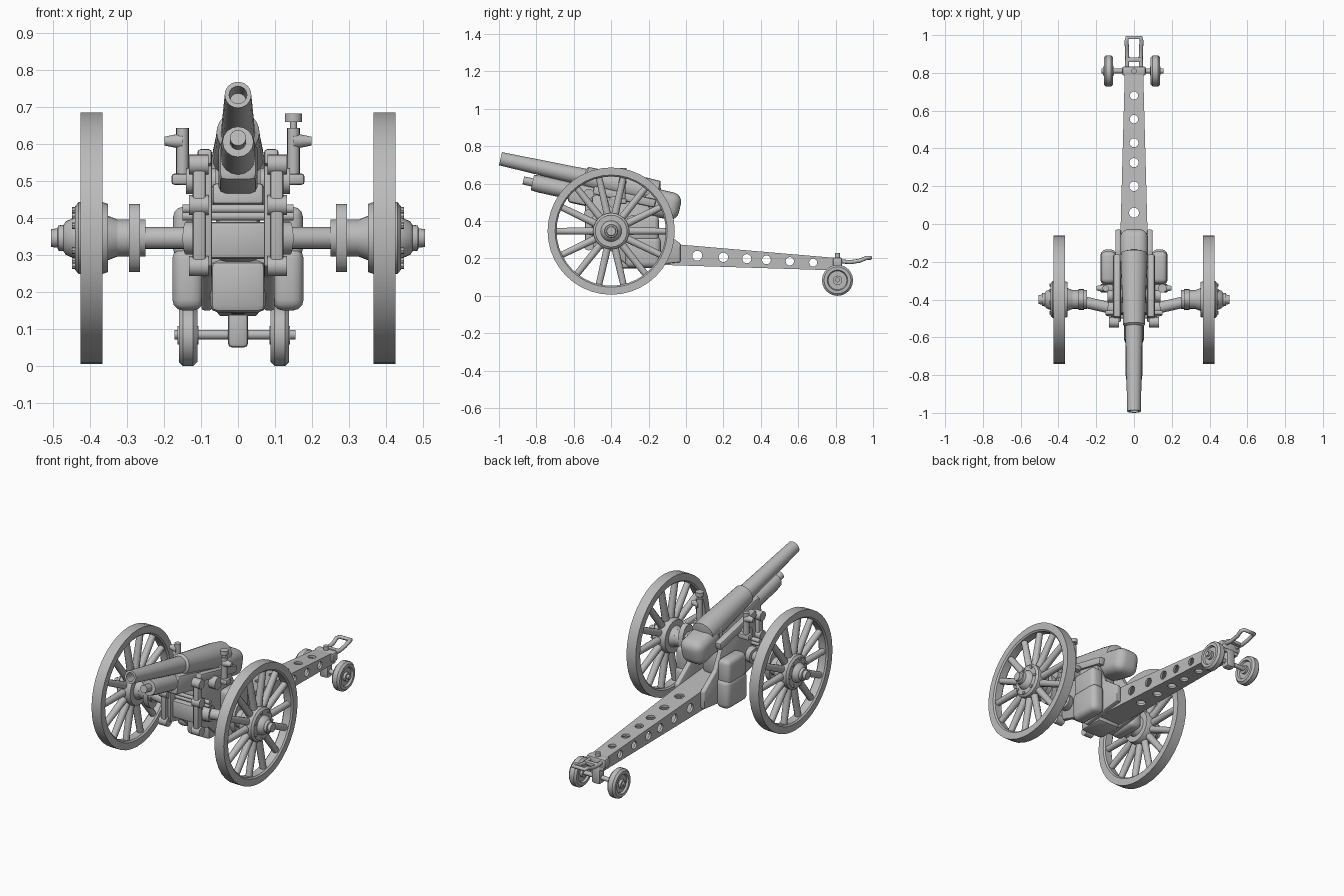
import bpy, bmesh, math
from mathutils import Vector, Matrix

if bpy.data.objects.get("Cube"):
    bpy.data.objects.remove(bpy.data.objects["Cube"])

steel = bpy.data.materials.new("grey_steel")
steel.use_nodes = True
GREY = (0.5, 0.5, 0.5, 1)
steel.diffuse_color = GREY
steel.node_tree.nodes["Principled BSDF"].inputs["Base Color"].default_value = GREY

TILT = 0.217                                   # barrel elevation
BACK = Vector((0, math.cos(TILT), -math.sin(TILT)))
MUZZLE = Vector((0, -0.992, 0.733))


def finish(name, bm, bevel=0, segs=2):
    bmesh.ops.recalc_face_normals(bm, faces=bm.faces)
    if bevel:
        bmesh.ops.bevel(bm, geom=bm.edges[:], offset=bevel, segments=segs,
                        affect='EDGES', profile=0.5)
    me = bpy.data.meshes.new(name)
    bm.to_mesh(me)
    bm.free()
    me.materials.append(steel)
    ob = bpy.data.objects.new(name, me)
    bpy.context.collection.objects.link(ob)
    return ob


def lathe(name, start, axis, profile, sides=24, closed=False):
    """Spin (distance, radius) points around an axis."""
    bm = bmesh.new()
    turn = Vector(axis).to_track_quat('Z', 'Y')
    pts = [bm.verts.new(Vector(start) + turn @ Vector((r, 0, t))) for t, r in profile]
    edges = [bm.edges.new(p) for p in zip(pts, pts[1:])]
    if closed:
        edges.append(bm.edges.new((pts[-1], pts[0])))
    bmesh.ops.spin(bm, geom=pts + edges, cent=start, axis=axis,
                   angle=math.tau, steps=sides, use_merge=True)
    bmesh.ops.remove_doubles(bm, verts=bm.verts, dist=0.0002)
    return finish(name, bm)


def rod(name, a, b, r, r2=None, sides=16):
    a, b = Vector(a), Vector(b)
    n = (b - a).length
    return lathe(name, a, (b - a).normalized(),
                 [(0, 0), (0, r), (n, r2 or r), (n, 0)], sides)


def box(name, centre, size, bevel=0.008, tilt=0, segs=2):
    bm = bmesh.new()
    m = Matrix.Translation(centre) @ Matrix.Rotation(-tilt, 4, 'X') @ Matrix.Diagonal((*size, 1))
    bmesh.ops.create_cube(bm, size=1, matrix=m)
    return finish(name, bm, bevel, segs)


def plate(name, x0, x1, outline, bevel=0.006):
    """Extrude a (y, z) outline sideways."""
    bm = bmesh.new()
    face = bm.faces.new([bm.verts.new((x0, y, z)) for y, z in outline])
    ext = bmesh.ops.extrude_face_region(bm, geom=[face])
    bmesh.ops.translate(bm, vec=(x1 - x0, 0, 0),
                        verts=[v for v in ext["geom"] if isinstance(v, bmesh.types.BMVert)])
    return finish(name, bm, bevel)


def beam(name, near, far):
    """Tapered box; each end is (y, half width, low z, high z)."""
    bm = bmesh.new()
    rings = [[bm.verts.new((sx * w, y, z)) for sx, z in ((-1, lo), (1, lo), (1, hi), (-1, hi))]
             for y, w, lo, hi in (near, far)]
    for ring in rings:
        bm.faces.new(ring)
    for i in range(4):
        j = (i + 1) % 4
        bm.faces.new((rings[0][i], rings[0][j], rings[1][j], rings[1][i]))
    return finish(name, bm)


# Barrel, jacket and breech
lathe("barrel", MUZZLE, BACK,
      [(0.08, 0), (0.08, 0.022), (0, 0.024), (0, 0.036), (0.46, 0.046), (0.47, 0.058),
       (0.6, 0.062), (0.78, 0.07), (0.86, 0.068), (0.88, 0)])
box("breech", (0, -0.135, 0.492), (0.15, 0.21, 0.148), 0.05, TILT, 5)
box("breech_collar", (0, -0.235, 0.525), (0.145, 0.05, 0.13), 0.03, TILT, 3)

# Recoil cylinder and cradle under the barrel
lathe("recoil_cylinder", (0, -0.87, 0.617), BACK,
      [(0, 0), (0, 0.022), (0.05, 0.022), (0.05, 0.042), (0.09, 0.046), (0.5, 0.046), (0.5, 0)], 16)
box("cradle", (0, -0.42, 0.51), (0.105, 0.42, 0.11), 0.02, TILT)
box("cradle_yoke", (0, -0.4, 0.45), (0.14, 0.16, 0.06), 0.012, TILT)

# Trail: hollow tapered beam pierced on all sides
trail = beam("trail", (-0.28, 0.078, 0.17, 0.295), (0.83, 0.048, 0.135, 0.2))
cutters = [beam("cutter", (-0.26, 0.064, 0.184, 0.281), (0.81, 0.036, 0.147, 0.188))]
for y in (-0.06, 0.06, 0.2, 0.325, 0.43, 0.555, 0.68):
    z = 0.218 - 0.06 * y
    r = 0.027 - 0.008 * y
    cutters.append(rod("cutter", (-0.2, y, z), (0.2, y, z), r))
    if y > 0:
        cutters.append(rod("cutter", (0, y, 0), (0, y, 0.5), r))
for c in cutters:
    c.hide_render = True
    mod = trail.modifiers.new("cut", 'BOOLEAN')
    mod.operation, mod.solver, mod.object = 'DIFFERENCE', 'EXACT', c
bpy.context.view_layer.update()
cut_mesh = bpy.data.meshes.new_from_object(
    trail.evaluated_get(bpy.context.evaluated_depsgraph_get()))
trail.modifiers.clear()
trail.data = cut_mesh
for c in cutters:
    bpy.data.objects.remove(c)

# Towing loop at the end of the trail
loop = bpy.data.curves.new("tow_loop", 'CURVE')
loop.dimensions, loop.bevel_depth, loop.bevel_resolution = '3D', 0.011, 2
side = [(0.038, 0.78, 0.188), (0.036, 0.88, 0.18), (0.037, 0.93, 0.188), (0.04, 0.965, 0.203),
        (0.036, 0.987, 0.203)]
path = side + [(-x, y, z) for x, y, z in reversed(side)]
spline = loop.splines.new('POLY')
spline.points.add(len(path) - 1)
for p, co in zip(spline.points, path):
    p.co = (*co, 1)
loop.materials.append(steel)
tow = bpy.data.objects.new("tow_loop", loop)
bpy.context.collection.objects.link(tow)
box("tow_crossbar", (0, 0.87, 0.182), (0.075, 0.025, 0.02), 0.005)
box("trail_clamp", (0, 0.81, 0.178), (0.125, 0.05, 0.055), 0.012)
rod("trail_pin", (0, 0.81, 0.16), (0, 0.81, 0.228), 0.014)

# Tail wheels on their little axle
box("tail_bracket", (0, 0.81, 0.105), (0.055, 0.05, 0.11), 0.012)
rod("tail_axle", (-0.172, 0.81, 0.085), (0.155, 0.81, 0.085), 0.013)
for x in (-0.135, 0.113):
    lathe("tail_wheel", (x, 0.81, 0.083), (1, 0, 0),
          [(-0.014, 0), (-0.014, 0.05), (-0.025, 0.055), (-0.025, 0.072), (-0.014, 0.083),
           (0.014, 0.083), (0.025, 0.072), (0.025, 0.055), (0.014, 0.05), (0.014, 0)])
    rod("tail_hub", (x - 0.028, 0.81, 0.083), (x + 0.028, 0.81, 0.083), 0.025)

# Central carriage body
box("front_plate", (0, -0.46, 0.34), (0.17, 0.08, 0.1), 0.012)
box("lower_box", (0, -0.29, 0.215), (0.15, 0.16, 0.14), 0.02)
box("elevating_gear", (0, -0.3, 0.36), (0.12, 0.16, 0.16), 0.03)
for z in (0.405, 0.425):
    rod("cross_bar", (-0.15, -0.47, z), (0.15, -0.47, z), 0.012)

CHEEK = [(-0.03, 0.18), (-0.03, 0.28), (-0.14, 0.36), (-0.2, 0.48), (-0.3, 0.54), (-0.44, 0.56),
         (-0.52, 0.52), (-0.52, 0.27), (-0.4, 0.24), (-0.3, 0.15)]
HUB_X, HUB_Y, HUB_Z = 0.396, -0.4, 0.346

for s in (-1, 1):
    # Carriage cheek, front upright and its lugs
    plate("carriage_cheek", s * 0.07, s * 0.098, CHEEK)
    box("front_upright", (s * 0.105, -0.52, 0.41), (0.035, 0.04, 0.31), 0.008)
    for z in (0.27, 0.435, 0.545):
        rod("upright_lug", (s * 0.08, -0.52, z), (s * 0.132, -0.52, z), 0.027)
    box("cradle_rail", (s * 0.09, -0.33, 0.53), (0.04, 0.34, 0.045), 0.01, TILT)
    rod("trunnion", (s * 0.06, -0.38, 0.5), (s * 0.14, -0.38, 0.5), 0.035)

    # Rounded side casings
    box("side_casing", (s * 0.135, -0.23, 0.235), (0.085, 0.19, 0.17), 0.03, 0, 3)
    box("casing_cap", (s * 0.135, -0.23, 0.36), (0.08, 0.17, 0.14), 0.025, 0, 3)

    # Sight post and hand grip
    box("sight_bracket", (s * 0.145, -0.34, 0.505), (0.07, 0.045, 0.03), 0.008)
    rod("sight_post", (s * 0.15, -0.34, 0.49), (s * 0.15, -0.34, 0.643), 0.017)
    rod("sight_grip", (s * 0.15, -0.34, 0.608), (s * 0.198, -0.34, 0.608), 0.022, 0.012)

    # Axle arm, collar and brake link
    rod("axle_arm", (s * 0.08, -0.455, 0.346), (s * 0.3, -0.405, 0.346), 0.03)
    rod("axle_flange", (s * 0.1, -0.45, 0.346), (s * 0.14, -0.441, 0.346), 0.045)
    rod("axle_collar", (s * 0.25, HUB_Y, HUB_Z), (s * 0.35, HUB_Y, HUB_Z), 0.05)
    link = rod("brake_link", (s * 0.265, 0, 0), (s * 0.295, 0, 0), 0.092, sides=20)
    link.data.transform(Matrix.Translation((0, HUB_Y, HUB_Z)) @ Matrix.Diagonal((1, 0.6, 1, 1)))

    # Large spoked wheel
    centre = Vector((s * HUB_X, HUB_Y, HUB_Z))
    lathe("wheel_rim", centre, (s, 0, 0),
          [(-0.03, 0.34), (0.03, 0.34), (0.03, 0.3), (0.022, 0.292), (-0.022, 0.292),
           (-0.03, 0.3)], 40, True)
    lathe("wheel_hub", centre, (s, 0, 0),
          [(-0.07, 0), (-0.07, 0.05), (-0.045, 0.06), (-0.045, 0.092), (-0.03, 0.097),
           (0.035, 0.097), (0.045, 0.085), (0.045, 0.056), (0.07, 0.045), (0.075, 0.036),
           (0.09, 0.034), (0.092, 0.026), (0.11, 0.024), (0.11, 0)])
    for i in range(14):
        a = math.tau * (i + 0.5) / 14
        ray = Vector((0, math.sin(a), math.cos(a)))
        rod("wheel_spoke", centre + ray * 0.08, centre + ray * 0.3, 0.021, 0.018, 10)
        if i % 2:
            bolt = centre + ray * 0.077
            rod("hub_bolt", bolt, bolt + Vector((s * 0.052, 0, 0)), 0.009, sides=8)

# Knob on the left sight post
rod("sight_knob_stem", (0.15, -0.34, 0.64), (0.15, -0.34, 0.665), 0.009)
rod("sight_knob", (0.15, -0.34, 0.66), (0.15, -0.34, 0.683), 0.023)

# Smooth shading with sharp edges kept
bpy.ops.object.select_all(action='DESELECT')
for ob in bpy.context.collection.objects:
    if ob.type == 'MESH':
        ob.select_set(True)
        bpy.context.view_layer.objects.active = ob
bpy.ops.object.shade_smooth_by_angle(angle=math.radians(40))
